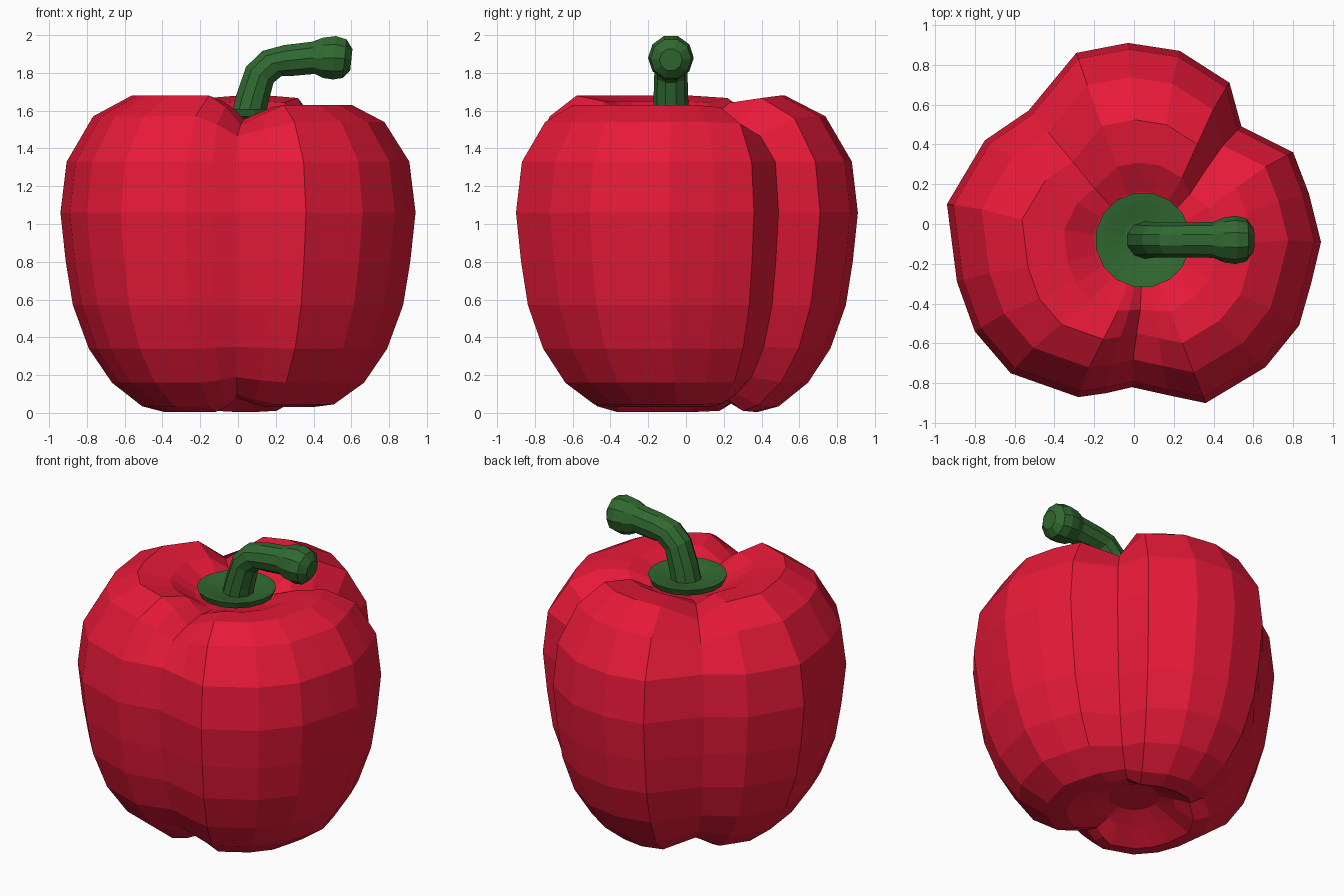
import bpy, bmesh, math
from mathutils import Vector


def material(name, col):
    m = bpy.data.materials.new(name)
    m.diffuse_color = (*col, 1)
    return m


def loft(name, rings, mat):
    """Skin a list of equally sized rings and close both ends."""
    bm = bmesh.new()
    vs = [[bm.verts.new(p) for p in r] for r in rings]
    n = len(vs[0])
    for a, b in zip(vs, vs[1:]):
        for i in range(n):
            j = (i + 1) % n
            bm.faces.new((a[i], a[j], b[j], b[i]))
    bm.faces.new(vs[0][::-1])
    bm.faces.new(vs[-1])
    bmesh.ops.recalc_face_normals(bm, faces=bm.faces)
    me = bpy.data.meshes.new(name)
    bm.to_mesh(me)
    bm.free()
    me.materials.append(mat)
    ob = bpy.data.objects.new(name, me)
    bpy.context.collection.objects.link(ob)
    return ob


red = material("red_skin", (0.80, 0.01, 0.04))
green = material("green_stem", (0.03, 0.14, 0.03))

# Widest cross-section: x, y, crease weight, low-lobe weight
outline = [
    (-0.01, -0.82, 1, 0.5), (0.17, -0.86, 0.4, 1), (0.36, -0.90, 0, 1),
    (0.66, -0.72, 0, 1), (0.83, -0.51, 0, 1), (0.89, -0.30, 0, 1),
    (0.94, -0.09, 0, 1), (0.88, 0.15, 0, 1), (0.80, 0.36, 0.1, 1),
    (0.54, 0.49, 1, 0.5), (0.48, 0.71, 0.1, 0), (0.23, 0.87, 0, 0),
    (-0.03, 0.91, 0, 0), (-0.29, 0.86, 0.1, 0), (-0.53, 0.57, 1, 0),
    (-0.75, 0.42, 0.1, 0), (-0.94, 0.10, 0, 0), (-0.89, -0.29, 0, 0),
    (-0.80, -0.54, 0, 0), (-0.62, -0.75, 0, 0), (-0.45, -0.81, 0, 0),
    (-0.28, -0.87, 0, 0), (-0.14, -0.85, 0.4, 0.2),
]
# Levels: scale, z, crease z shift, low-lobe z shift, roundness, centre shift
levels = [
    (0.17, 0.13, 0.00, 0.00, 0.9, 0.0), (0.28, 0.08, 0.02, 0.00, 0.6, 0.0),
    (0.42, 0.005, 0.06, 0.025, 0.2, 0.0), (0.54, 0.035, 0.06, 0.01, 0, 0.0),
    (0.71, 0.16, 0.03, 0.00, 0, 0.0), (0.84, 0.34, 0.01, 0.00, 0, 0.0),
    (0.93, 0.57, 0, 0, 0, 0.0), (0.97, 0.80, 0, 0, 0, 0.0),
    (1.00, 1.06, 0, 0, 0, 0.0), (0.965, 1.33, 0, 0, 0, 0.0),
    (0.82, 1.57, -0.09, -0.03, 0, 0.1), (0.62, 1.68, -0.13, -0.05, 0, 0.5),
    (0.42, 1.65, -0.08, -0.03, 0.35, 0.9), (0.27, 1.565, -0.02, 0, 0.7, 1.0),
    (0.14, 1.53, 0, 0, 1.0, 1.0),
]


def body_ring(s, z, crease, low, rnd, shift):
    c = Vector((0.04, -0.08)) * shift
    ring = []
    for x, y, w, l in outline:
        p = Vector((x, y))
        q = c + s * p.lerp(p.normalized() * 0.9, rnd)
        ring.append((q.x, q.y, z + crease * w + low * l))
    return ring


loft("pepper_body", [body_ring(*lv) for lv in levels], red)


def tilted_ring(x, z, r, ang, n):
    """Circle about (x, -0.08, z), its axis tilted ang degrees from z to x."""
    a = math.radians(ang)
    pts = []
    for i in range(n):
        t = 2 * math.pi * (i + 0.5) / n
        u = r * math.cos(t)
        pts.append((x + u * math.cos(a), -0.08 + r * math.sin(t), z - u * math.sin(a)))
    return pts


# Shallow dished calyx
calyx = [(0.18, 1.55), (0.225, 1.57), (0.24, 1.61), (0.20, 1.605), (0.10, 1.585)]
loft("calyx", [tilted_ring(0.045, z, r, 0, 16) for r, z in calyx], green)

# Bent stem with a swollen end: x, z, radius, tilt
stem = [
    (0.055, 1.57, 0.095, 5), (0.075, 1.66, 0.092, 14), (0.115, 1.79, 0.088, 30),
    (0.18, 1.85, 0.088, 52), (0.26, 1.865, 0.088, 78), (0.40, 1.88, 0.09, 86),
    (0.45, 1.88, 0.112, 90), (0.51, 1.88, 0.121, 94), (0.565, 1.875, 0.108, 96),
    (0.60, 1.87, 0.06, 96),
]
loft("stem", [tilted_ring(*s, 10) for s in stem], green)
